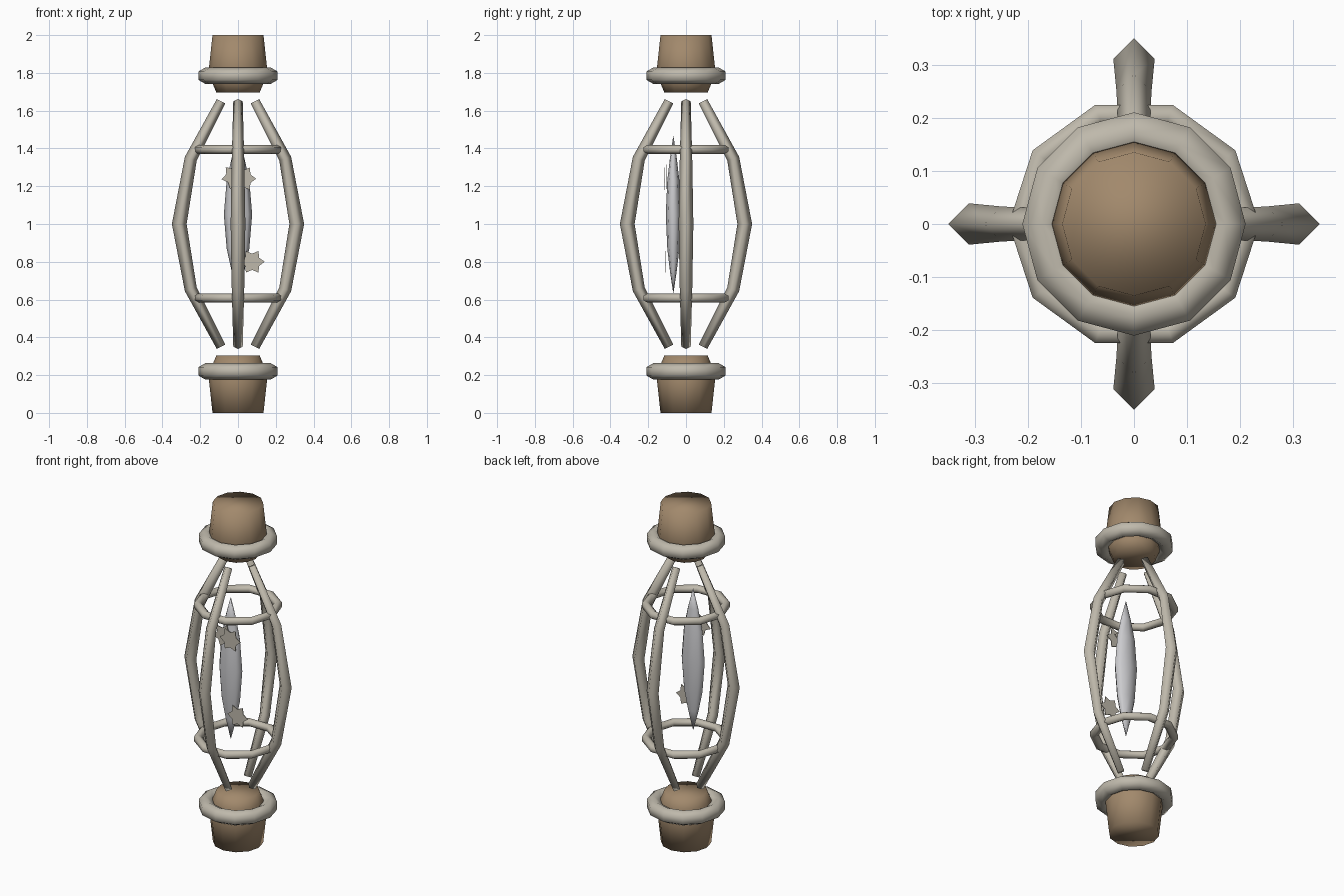
import bpy, bmesh
from math import sin, cos, pi, tau
from mathutils import Vector, Matrix

cube = bpy.data.objects.get("Cube")
if cube:
    bpy.data.objects.remove(cube, do_unlink=True)


def material(name, rgb):
    m = bpy.data.materials.new(name)
    m.use_nodes = True
    m.diffuse_color = (*rgb, 1)
    m.node_tree.nodes["Principled BSDF"].inputs["Base Color"].default_value = (*rgb, 1)
    return m


wood = material("warm brown", (0.36, 0.25, 0.15))
metal = material("pale stone grey", (0.52, 0.485, 0.41))
glass = material("crystal grey", (0.60, 0.60, 0.62))


def finish(name, bm, mat, smooth=True):
    bmesh.ops.recalc_face_normals(bm, faces=bm.faces)
    for f in bm.faces:
        f.smooth = smooth
    mesh = bpy.data.meshes.new(name)
    bm.to_mesh(mesh)
    bm.free()
    mesh.materials.append(mat)
    obj = bpy.data.objects.new(name, mesh)
    bpy.context.collection.objects.link(obj)
    return obj


def skin(rings, closed=False):
    """Join rings of points with quads; cap the ends unless closed."""
    bm = bmesh.new()
    loops = [[bm.verts.new(p) for p in ring] for ring in rings]
    n = len(loops[0])
    pairs = list(zip(loops, loops[1:]))
    if closed:
        pairs.append((loops[-1], loops[0]))
    else:
        bm.faces.new(loops[0])
        bm.faces.new(loops[-1])
    for a, b in pairs:
        for i in range(n):
            j = (i + 1) % n
            bm.faces.new((a[i], a[j], b[j], b[i]))
    return bm


def circle(r, z, sides):
    return [(r * cos(tau * i / sides), r * sin(tau * i / sides), z) for i in range(sides)]


def ring(name, z, major, minor, sides):
    # six-sided section with a flat outer face
    section = [(major + minor * cos(pi / 6 + i * pi / 3), z + minor * sin(pi / 6 + i * pi / 3))
               for i in range(6)]
    finish(name, skin([circle(r, h, sides) for r, h in section], True), metal)


# End caps and their collars, lower then upper
cap_profile = [(0.135, 0), (0.155, 0.185), (0.135, 0.255), (0.115, 0.303)]
for side, flip in (("lower", False), ("upper", True)):
    rings = [circle(r, 2 - z if flip else z, 12) for r, z in cap_profile]
    finish(side + "_cap", skin(rings), wood)
    ring(side + "_collar", 1.785 if flip else 0.22, 0.172, 0.044, 12)
    ring(side + "_cage_ring", 1.395 if flip else 0.608, 0.215, 0.024, 10)

# Four bent cage bars, square in section and tapered to the ends
bar_path = [(0.09, 0.35, 0.025), (0.25, 0.655, 0.033), (0.311, 1.0, 0.039),
            (0.25, 1.345, 0.033), (0.09, 1.65, 0.025)]


def bar_rings():
    pts = [Vector((x, 0, z)) for x, z, r in bar_path]
    out = []
    for i, p in enumerate(pts):
        t = (pts[min(i + 1, 4)] - pts[max(i - 1, 0)]).normalized()
        across = Vector((t.z, 0, -t.x))
        r = bar_path[i][2]
        out.append([p + r * (across * cos(k * pi / 2) + Vector((0, 1, 0)) * sin(k * pi / 2))
                    for k in range(4)])
    return out


for i, name in enumerate(("left", "back", "right", "front")):
    bm = skin(bar_rings())
    bm.transform(Matrix.Rotation(i * pi / 2, 4, "Z"))
    finish(name + "_cage_bar", bm, metal)

# Flattened pointed crystal inside the cage
crystal_profile = [(0.02, -0.415), (0.45, -0.3), (0.8, -0.18), (1, 0),
                   (0.8, 0.18), (0.45, 0.3), (0.02, 0.415)]
bm = skin([circle(r, z, 8) for r, z in crystal_profile])
bm.transform(Matrix.Translation((0, -0.067, 1.05)) @ Matrix.Diagonal((0.075, 0.04, 1, 1)))
finish("crystal", bm, glass)


# Thin six-pointed stars in front of the crystal
def star(name, x, y, z, r, turn):
    rings = []
    for dy in (-0.002, 0.002):
        rings.append([(x + s * cos(a), y + dy, z + s * sin(a))
                      for k in range(12)
                      for a in [turn + k * pi / 6]
                      for s in [r if k % 2 == 0 else r * 0.65]])
    finish(name, skin(rings), metal, False)


star("upper_star_a", -0.02, -0.105, 1.25, 0.068, 0.2)
star("upper_star_b", 0.028, -0.112, 1.24, 0.068, 0.0)
star("lower_star", 0.075, -0.11, 0.8, 0.066, 0.0)
